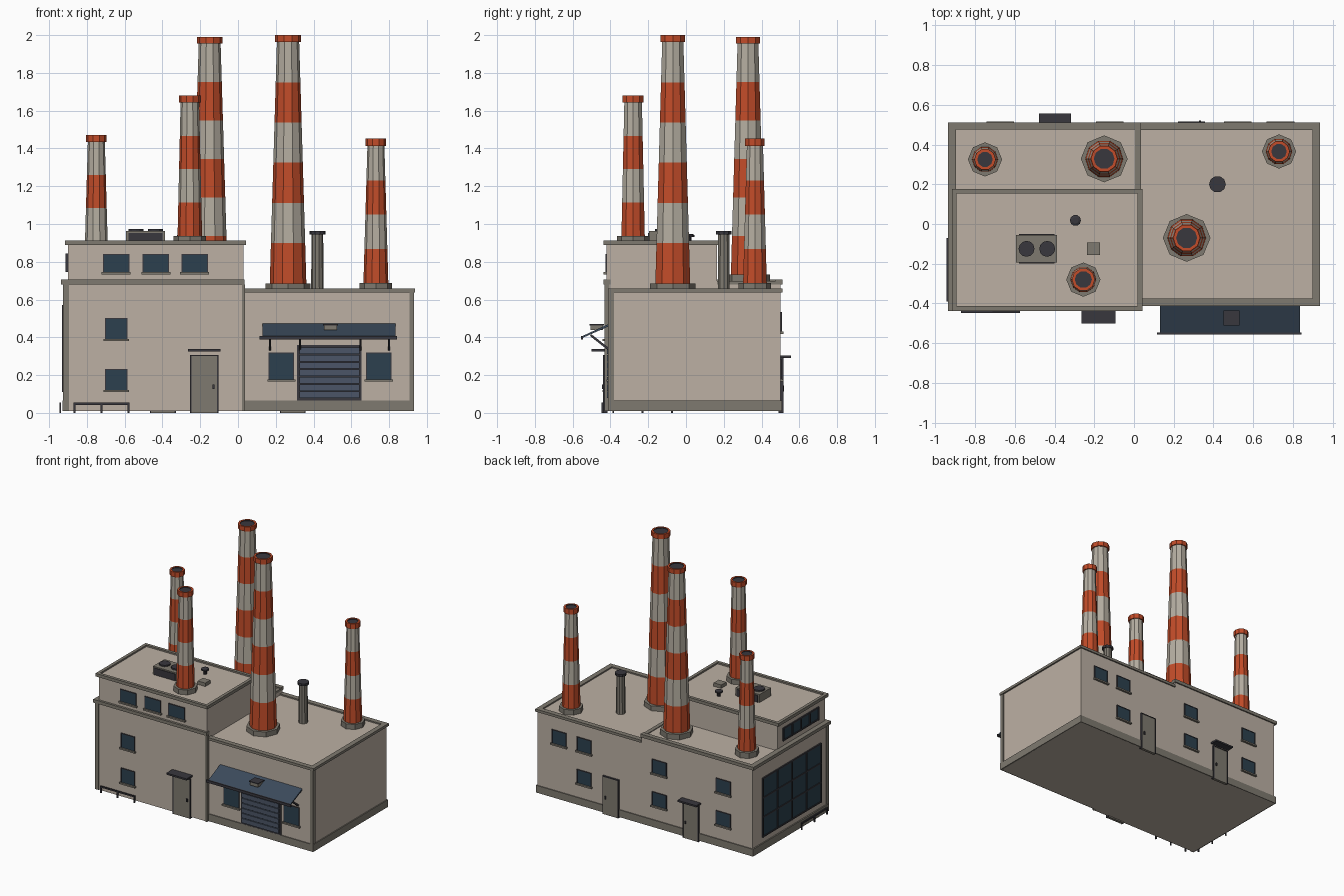
import bpy, bmesh, math
from mathutils import Matrix, Vector

if "Cube" in bpy.data.objects:
    bpy.data.objects.remove(bpy.data.objects["Cube"])


def mat(name, hexcol):
    c = [int(hexcol[i:i + 2], 16) / 255 for i in (0, 2, 4)]
    m = bpy.data.materials.new(name)
    m.diffuse_color = [v / 12.92 if v < .04 else ((v + .055) / 1.055) ** 2.4 for v in c] + [1]
    m.use_nodes = True
    m.node_tree.nodes["Principled BSDF"].inputs["Base Color"].default_value = m.diffuse_color
    return m


WALL = mat("beige wall", "BCB0A4")
TRIM = mat("grey trim", "7F7A70")
RED = mat("orange red", "C24C29")
PALE = mat("pale stripe", "B5AEA1")
GLASS = mat("blue glass", "2C404E")
STEEL = mat("blue steel", "4B5567")
AWN = mat("awning blue", "3B4A5B")
DARK = mat("dark metal", "38373D")


def finish(name, bm, mats):
    me = bpy.data.meshes.new(name)
    bmesh.ops.recalc_face_normals(bm, faces=bm.faces)
    bm.to_mesh(me)
    bm.free()
    for m in mats:
        me.materials.append(m)
    ob = bpy.data.objects.new(name, me)
    bpy.context.collection.objects.link(ob)
    return ob


def boxes(name, m, *bs):
    """One object from boxes given as (x0, x1, y0, y1, z0, z1)."""
    bm = bmesh.new()
    for x0, x1, y0, y1, z0, z1 in bs:
        mx = Matrix.Translation(((x0 + x1) / 2, (y0 + y1) / 2, (z0 + z1) / 2)) @ \
            Matrix.Diagonal((x1 - x0, y1 - y0, z1 - z0, 1))
        bmesh.ops.create_cube(bm, size=1, matrix=mx)
    return finish(name, bm, [m])


def lathe(name, x, y, profile, n, mats, bands=None):
    """Stacked n-sided rings (radius, z), closed at both ends."""
    bm = bmesh.new()
    rings = [[bm.verts.new((x + r * math.cos(2 * math.pi * k / n),
                            y + r * math.sin(2 * math.pi * k / n), z)) for k in range(n)]
             for r, z in profile]
    for i in range(len(rings) - 1):
        for k in range(n):
            j = (k + 1) % n
            f = bm.faces.new((rings[i][k], rings[i][j], rings[i + 1][j], rings[i + 1][k]))
            f.material_index = bands[i] if bands else 0
    bm.faces.new(rings[0])
    bm.faces.new(rings[-1]).material_index = bands[-1] if bands else 0
    return finish(name, bm, mats)


def parapet(name, x0, x1, y0, y1, z0, z1, w, left=True, back=True):
    bs = [(x0, x1, y0, y0 + w, z0, z1), (x1 - w, x1, y0 + w, y1, z0, z1)]
    if left:
        bs.append((x0, x0 + w, y0 + w, y1, z0, z1))
    if back:
        bs.append((x0 + w * left, x1 - w, y1 - w, y1, z0, z1))
    boxes(name, TRIM, *bs)


# Building blocks
boxes("left_block", WALL, (-.92, .03, -.425, .5, .01, .692))
boxes("right_block", WALL, (.03, .925, -.405, .5, .01, .648))
boxes("upper_block", WALL, (-.9, .03, -.42, .165, .69, .9))
parapet("right_parapet", .03, .937, -.413, .51, .638, .658, .038, left=False)
boxes("left_parapet", TRIM, (-.937, .035, -.437, -.40, .68, .705),
      (-.937, -.895, -.40, .51, .68, .705), (-.895, .035, .475, .51, .68, .705),
      (.005, .035, .165, .475, .68, .698))
parapet("upper_parapet", -.917, .042, -.437, .177, .888, .912, .024)

# Plinth and corner posts
boxes("plinth", TRIM, (.03, .933, -.412, -.40, .01, .066), (.92, .933, -.40, .507, .01, .066),
      (-.93, .92, .495, .507, .01, .066), (-.93, -.915, -.425, .495, .01, .066))
boxes("corner_post", TRIM, (-.927, -.895, -.431, -.40, .01, .68),
      (.908, .931, -.412, -.38, .01, .638), (.02, .036, -.431, -.405, .01, .68))


# Windows: glass plate, dark frame strips and sill on a front (-1) or back (1) wall
def window(x0, x1, z0, z1, y, s):
    def yy(d):
        return tuple(sorted((y - s * .01, y + s * d)))
    boxes("window_glass", GLASS, (x0, x1, *yy(.004), z0, z1))
    t = .005
    boxes("window_frame", DARK, (x0 - t, x0, *yy(.007), z0, z1 + t), (x1, x1 + t, *yy(.007), z0, z1 + t),
          (x0, x1, *yy(.007), z1, z1 + t))
    boxes("window_sill", TRIM, (x0 - .012, x1 + .012, *yy(.016), z0 - .012, z0))


for x in (-.71, -.5, -.295):
    window(x, x + .13, .745, .835, -.42, -1)
for z in (.122, .392):
    window(-.7, -.59, z, z + .1 + .006, -.425, -1)
for x in (.167, .683):
    window(x, x + .125, .177, .315, -.405, -1)
for x, z in ((.68, .43), (.465, .43), (.465, .178), (-.18, .43), (-.18, .178), (-.73, .43), (-.73, .178)):
    window(x, x + .115, z, z + .1, .5, 1)


# Large glazing on the left wall
def glazing(name, x, y0, y1, z0, z1, cols, rows):
    boxes(name + "_glass", GLASS, (x - .005, x + .01, y0, y1, z0, z1))
    t, bars = .005, []
    for i in range(cols + 1):
        c = y0 + (y1 - y0) * i / cols
        bars.append((x - .012, x, c - t, c + t, z0 - t, z1 + t))
    for i in range(rows + 1):
        c = z0 + (z1 - z0) * i / rows
        bars.append((x - .01, x, y0, y1, c - t, c + t))
    boxes(name + "_bars", DARK, *bars)


glazing("hall_window", -.92, -.33, .38, .115, .565, 4, 3)
glazing("strip_window", -.9, -.33, .1, .75, .84, 4, 1)


# Doors with frame, handle and optional canopy
def door(x0, x1, z1, y, s, canopy=None):
    def yy(d):
        return tuple(sorted((y - s * .01, y + s * d)))
    boxes("door", TRIM, (x0, x1, *yy(.012), 0, z1))
    t = .006
    boxes("door_frame", DARK, (x0 - t, x0, *yy(.015), 0, z1 + t), (x1, x1 + t, *yy(.015), 0, z1 + t),
          (x0, x1, *yy(.015), z1, z1 + t))
    boxes("door_handle", DARK, (x1 - .025, x1 - .015, *yy(.02), z1 * .42, z1 * .5))
    if canopy:
        boxes("door_canopy", DARK, (x0 - .018, x1 + .018, *yy(canopy[0]), canopy[1], canopy[1] + .013))


door(-.247, -.11, .3, -.425, -1, (.075, .324))
door(-.46, -.335, .27, .5, 1, (.057, .29))
door(.228, .352, .29, .5, 1)

# Garage door with slats
boxes("garage_recess", DARK, (.313, .655, -.411, -.4, .066, .36))
boxes("garage_slat", STEEL, *[(.325, .643, -.419, -.405, .078 + i * .039, .078 + i * .039 + .034)
                              for i in range(7)])

# Sloping awning over the garage
bm = bmesh.new()
prof = [(-.405, .473), (-.55, .406), (-.55, .396), (-.405, .46)]
ends = [[bm.verts.new((x, y, z)) for y, z in prof] for x in (.13, .835)]
for k in range(4):
    bm.faces.new((ends[0][k], ends[0][k - 1], ends[1][k - 1], ends[1][k]))
for e in ends:
    bm.faces.new(e)
finish("awning", bm, [AWN])
boxes("awning_lip", DARK, (.115, .842, -.557, -.545, .388, .408))
boxes("awning_lamp", TRIM, (.455, .525, -.505, -.44, .438, .463))
boxes("awning_lamp_top", DARK, (.45, .53, -.51, -.435, .463, .47))
bm = bmesh.new()
for x in (.17, .328, .648, .8):
    a, b = Vector((x, -.407, .335)), Vector((x, -.505, .412))
    d = b - a
    mx = Matrix.Translation((a + b) / 2) @ d.to_track_quat('Z', 'X').to_matrix().to_4x4() @ \
        Matrix.Diagonal((.012, .012, d.length, 1))
    bmesh.ops.create_cube(bm, size=1, matrix=mx)
finish("awning_strut", bm, [DARK])

# Low guard rails
boxes("front_rail", DARK, (-.87, -.575, -.447, -.438, .043, .054),
      *[(x, x + .01, -.447, -.438, 0, .043) for x in (-.87, -.728, -.585)])
boxes("side_rail", DARK, (-.945, -.936, -.39, -.07, .043, .054),
      *[(-.945, -.936, y, y + .01, 0, .043) for y in (-.39, -.235, -.08)])


# Striped chimneys: x, y, roof z, stripe start, stripe end, top, bands, radii, foot radius
def chimney(x, y, zr, z0, z1, zt, bands, r0, r1, foot):
    lathe("chimney_foot", x, y, [(foot, zr), (foot, z0)], 8, [TRIM])
    prof = [(r0 + (r1 - r0) * i / bands, z0 - .003 * (i == 0) + (z1 - z0) * i / bands)
            for i in range(bands + 1)]
    rc, hole = r1 + .009, r1 - .006
    prof += [(rc, z1), (rc, zt), (hole, zt), (hole, zt - .006)]
    idx = [i % 2 for i in range(bands)] + [0, 0, 0, 2, 2]
    lathe("chimney", x, y, prof, 10, [RED, PALE, DARK], idx)


chimney(.265, -.07, .64, .686, 1.963, 2.0, 6, .097, .059, .12)
chimney(-.15, .328, .68, .733, 1.955, 1.99, 6, .095, .058, .118)
chimney(-.255, -.28, .89, .937, 1.643, 1.68, 4, .065, .049, .086)
chimney(-.75, .325, .68, .735, 1.434, 1.472, 4, .065, .045, .086)
chimney(.73, .365, .64, .687, 1.413, 1.453, 4, .066, .045, .086)

# Roof exhaust pipe and small vent
lathe("exhaust_pipe", .42, .2, [(.033, .64), (.031, .95)], 10, [TRIM])
lathe("exhaust_cap", .42, .2, [(.042, .945), (.042, .963)], 10, [DARK])
lathe("roof_vent", -.295, .018, [(.012, .89), (.012, .93), (.028, .93), (.028, .942), (.016, .948)], 10, [DARK])

# Cooling unit with two fans, and a roof hatch
boxes("cooling_unit", TRIM, (-.593, -.387, -.195, -.055, .89, .962))
boxes("cooling_grille", DARK, (-.58, -.4, -.2, -.19, .9, .953), (-.58, -.4, -.06, -.05, .9, .953))
for x in (-.541, -.437):
    lathe("cooling_fan", x, -.125, [(.04, .955), (.04, .973)], 12, [DARK])
boxes("roof_hatch", TRIM, (-.237, -.172, -.155, -.093, .89, .927))
